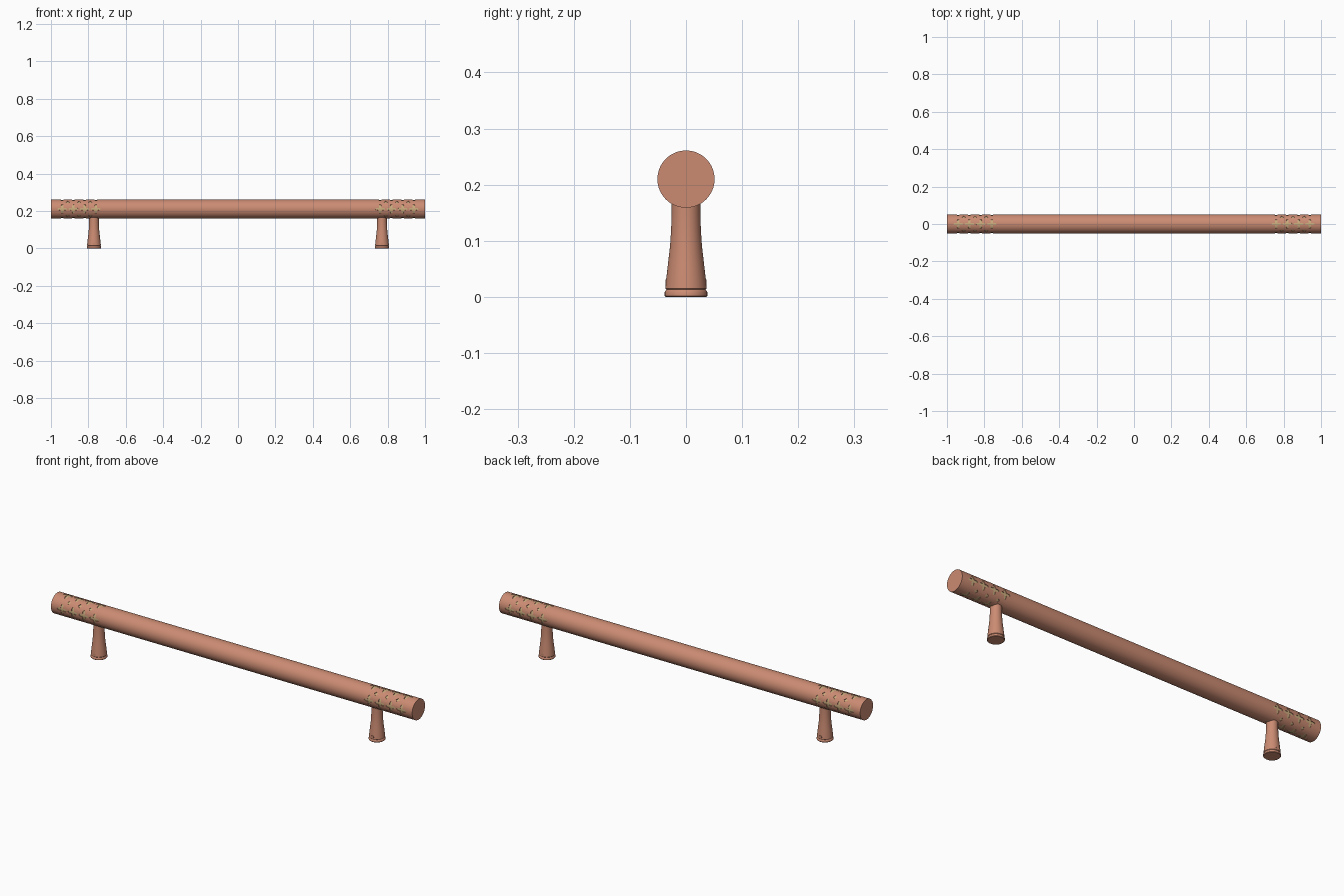
import bpy, bmesh, math
from mathutils import Vector

cube = bpy.data.objects.get("Cube")
if cube:
    bpy.data.objects.remove(cube, do_unlink=True)

BAR_R, BAR_Z, POST_X = 0.051, 0.21, 0.77


def material(name, color):
    m = bpy.data.materials.new(name)
    m.use_nodes = True
    m.diffuse_color = (*color, 1)
    m.node_tree.nodes["Principled BSDF"].inputs["Base Color"].default_value = (*color, 1)
    return m


copper = material("copper", (0.6, 0.26, 0.17))
gold = material("pale_gold", (0.6, 0.42, 0.21))


def make_object(name, bm):
    bmesh.ops.recalc_face_normals(bm, faces=bm.faces)
    mesh = bpy.data.meshes.new(name)
    bm.to_mesh(mesh)
    bm.free()
    mesh.materials.append(copper)
    mesh.materials.append(gold)
    obj = bpy.data.objects.new(name, mesh)
    bpy.context.collection.objects.link(obj)
    return obj


def smooth(obj):
    bpy.ops.object.select_all(action='DESELECT')
    obj.select_set(True)
    bpy.context.view_layer.objects.active = obj
    bpy.ops.object.shade_smooth_by_angle(angle=math.radians(35))


def lathe(bm, profile, sides, place):
    """Closed surface of revolution; place(radius, angle, height) gives a point."""
    rings = [[bm.verts.new(place(r, math.tau * i / sides, h)) for i in range(sides)]
             for r, h in profile]
    for a, b in zip(rings, rings[1:]):
        for i in range(sides):
            j = (i + 1) % sides
            bm.faces.new((a[i], a[j], b[j], b[i]))
    bm.faces.new(rings[0])
    bm.faces.new(rings[-1])


def on_bar(r, a, x):
    return Vector((x, r * math.sin(a), BAR_Z + r * math.cos(a)))


# Round bar, split along its length around the ornament bands
bm = bmesh.new()
stops = (-1, -0.975, -0.72, 0, 0.72, 0.975, 1)
lathe(bm, [(BAR_R, x) for x in stops], 64, on_bar)
bar = make_object("handle_bar", bm)


def add_recess(bm, x, angle, outline, steps=32, rings=3):
    """Curved cutter whose inner cap becomes the gold floor of a recess."""
    borders = []
    for radius, slot in ((BAR_R - 0.0025, 1), (BAR_R + 0.005, 0)):
        center = bm.verts.new(on_bar(radius, angle, x))
        prev = None
        for k in range(1, rings + 1):
            ring = []
            for i in range(steps):
                t = math.tau * i / steps
                d = outline(t) * k / rings
                ring.append(bm.verts.new(
                    on_bar(radius, angle + d * math.sin(t) / BAR_R, x + d * math.cos(t))))
            for i in range(steps):
                j = (i + 1) % steps
                corners = (prev[i], prev[j], ring[j], ring[i]) if prev else (center, ring[j], ring[i])
                bm.faces.new(corners).material_index = slot
            prev = ring
        borders.append(prev)
    low, high = borders
    for i in range(steps):
        j = (i + 1) % steps
        bm.faces.new((low[i], low[j], high[j], high[i]))


def flower(t):
    return 0.0175 + 0.0085 * math.cos(4 * t)


def diamond(t):
    return 0.009 / (abs(math.cos(t)) + abs(math.sin(t)))


# Four rows of four-petal flowers with small diamonds between them, at both ends
bm = bmesh.new()
for side in (-1, 1):
    for row in range(4):
        angle = row * math.pi / 2
        for col in range(4):
            add_recess(bm, side * (0.76 + 0.06 * col), angle, flower)
        for col in range(3):
            add_recess(bm, side * (0.79 + 0.06 * col), angle + math.pi / 4, diamond, 8, 1)
cutter = make_object("ornament_cutter", bm)
cutter.hide_render = True
cutter.hide_set(True)

cut = bar.modifiers.new("ornament", 'BOOLEAN')
cut.operation = 'DIFFERENCE'
cut.solver = 'EXACT'
cut.object = cutter
bpy.context.view_layer.update()
bpy.context.view_layer.objects.active = bar
bar.select_set(True)
bpy.ops.object.modifier_apply(modifier=cut.name)
bpy.data.objects.remove(cutter, do_unlink=True)
smooth(bar)

# Flared posts with a grooved foot ring, and a small set screw on two sides
post_profile = [(0.036, 0), (0.038, 0.002), (0.038, 0.009), (0.036, 0.012),
                (0.035, 0.013), (0.037, 0.015), (0.0355, 0.03), (0.032, 0.06),
                (0.0285, 0.09), (0.0265, 0.12), (0.0255, 0.15), (0.0255, 0.18)]
for side, label in ((-1, "right"), (1, "left")):
    px = side * POST_X
    bm = bmesh.new()
    lathe(bm, post_profile, 40,
          lambda r, a, h: Vector((px + r * math.cos(a), r * math.sin(a), h)))
    smooth(make_object(label + "_post", bm))
    for face, end in ((-1, "front"), (1, "back")):
        bm = bmesh.new()
        lathe(bm, [(0.007, 0.03), (0.007, 0.0365)], 16,
              lambda r, a, h: Vector((px + r * math.cos(a), face * h, 0.024 + r * math.sin(a))))
        smooth(make_object(f"{label}_{end}_set_screw", bm))
